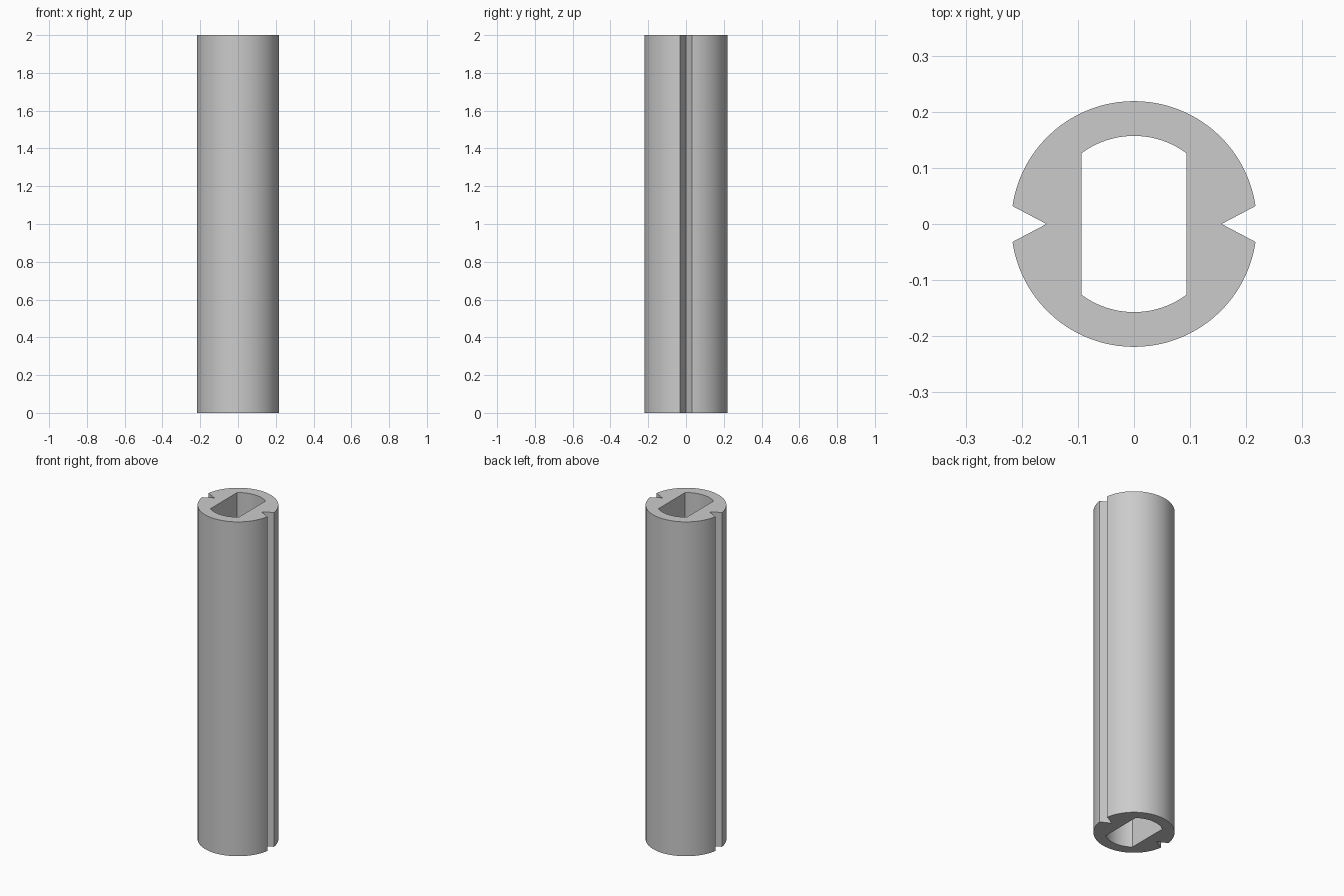
import bpy, bmesh
from math import asin, cos, sin, pi, radians

if "Cube" in bpy.data.objects:
    bpy.data.objects.remove(bpy.data.objects["Cube"], do_unlink=True)

HEIGHT = 2.0
OUTER_R, NOTCH_X, NOTCH_Y = 0.219, 0.156, 0.032
BORE_R, BORE_X = 0.157, 0.094
STEPS = 40


def half_loop(radius, start, mid_x):
    """Side midpoint followed by an arc over the back half."""
    angles = [start + (pi - 2 * start) * i / STEPS for i in range(STEPS + 1)]
    return [(mid_x, 0)] + [(radius * cos(a), radius * sin(a)) for a in angles]


def full_loop(half):
    """Repeat the half loop turned by 180 degrees."""
    return half + [(-x, -y) for x, y in half]


# Notched outer outline and flat-sided bore, with matching point counts
outer = full_loop(half_loop(OUTER_R, asin(NOTCH_Y / OUTER_R), NOTCH_X))
inner = full_loop(half_loop(BORE_R, pi / 2 - asin(BORE_X / BORE_R), BORE_X))

bm = bmesh.new()
rings = [[bm.verts.new((x, y, z)) for x, y in loop]
         for loop, z in ((outer, 0), (outer, HEIGHT), (inner, HEIGHT), (inner, 0))]

# Outer wall, top rim, bore wall and bottom rim
n = len(outer)
for k in range(4):
    a, b = rings[k], rings[(k + 1) % 4]
    for i in range(n):
        j = (i + 1) % n
        bm.faces.new((a[i], a[j], b[j], b[i]))
bmesh.ops.recalc_face_normals(bm, faces=bm.faces)

mesh = bpy.data.meshes.new("notched_tube")
bm.to_mesh(mesh)
bm.free()
tube = bpy.data.objects.new("notched_tube", mesh)
bpy.context.collection.objects.link(tube)

# Single grey material
grey = bpy.data.materials.new("light_grey")
grey.use_nodes = True
colour = (0.6, 0.6, 0.6, 1)
grey.diffuse_color = colour
grey.node_tree.nodes["Principled BSDF"].inputs["Base Color"].default_value = colour
mesh.materials.append(grey)

# Smooth curved walls, crisp rims and notches
bpy.ops.object.select_all(action="DESELECT")
tube.select_set(True)
bpy.context.view_layer.objects.active = tube
bpy.ops.object.shade_smooth_by_angle(angle=radians(25))
